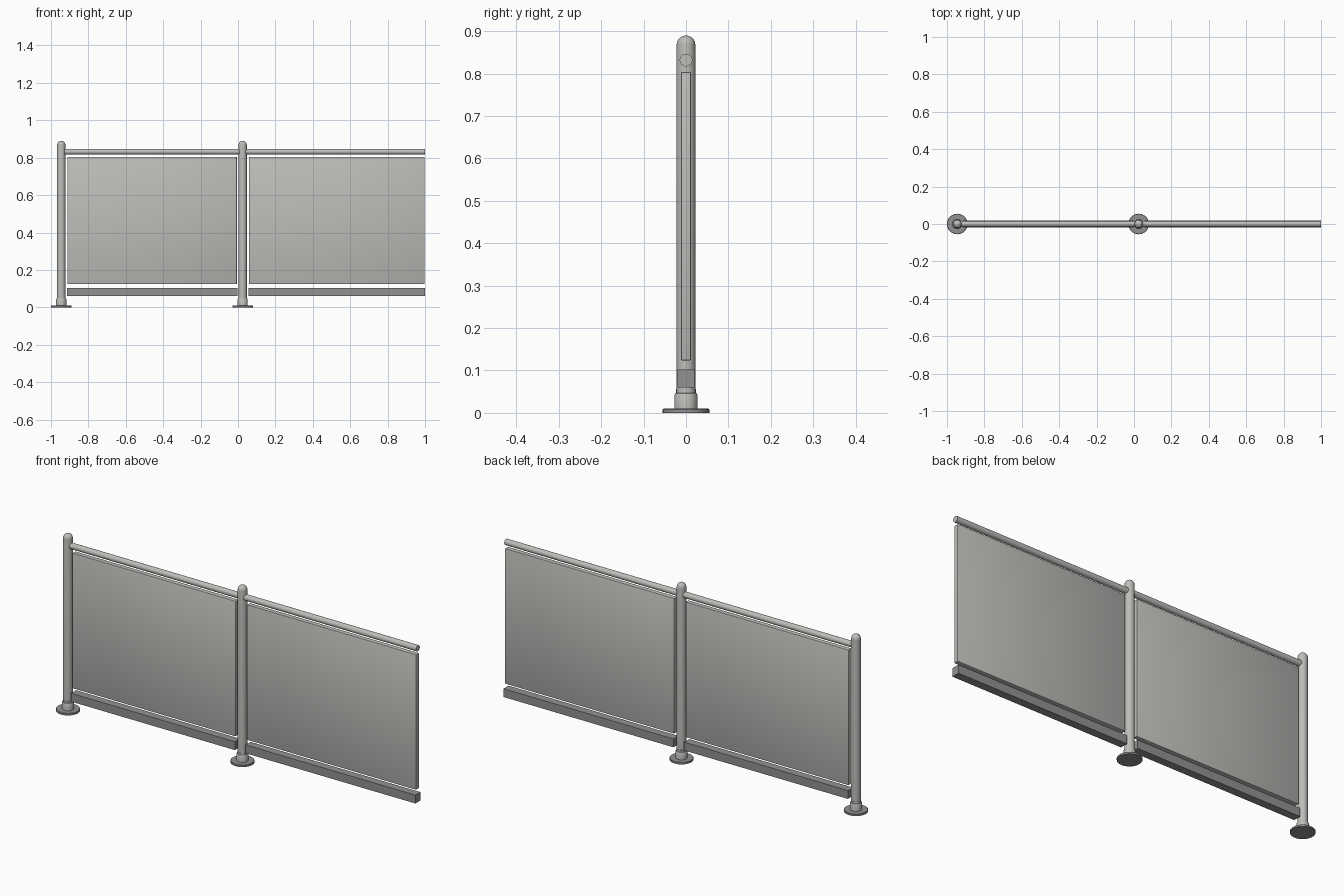
import bpy, bmesh, math
from mathutils import Matrix

if "Cube" in bpy.data.objects:
    bpy.data.objects.remove(bpy.data.objects["Cube"])


def material(name, rgb):
    m = bpy.data.materials.new(name)
    m.diffuse_color = (*rgb, 1)
    m.use_nodes = True
    m.node_tree.nodes["Principled BSDF"].inputs["Base Color"].default_value = m.diffuse_color
    return m


STEEL = material("light_steel", (0.51, 0.51, 0.49))
DARK = material("dark_grey", (0.285, 0.285, 0.29))


def add_object(name, bm, mat, smooth=True):
    bmesh.ops.recalc_face_normals(bm, faces=bm.faces)
    me = bpy.data.meshes.new(name)
    bm.to_mesh(me)
    bm.free()
    me.materials.append(mat)
    ob = bpy.data.objects.new(name, me)
    bpy.context.collection.objects.link(ob)
    if smooth:
        bpy.ops.object.select_all(action='DESELECT')
        ob.select_set(True)
        bpy.context.view_layer.objects.active = ob
        bpy.ops.object.shade_smooth_by_angle(angle=math.radians(35))
    return ob


def lathe(name, profile, x, mat, sides=40):
    """Spin an (r, z) profile, which starts and ends on the axis, about z."""
    bm = bmesh.new()
    verts = [bm.verts.new((r, 0, z)) for r, z in profile]
    edges = [bm.edges.new(p) for p in zip(verts, verts[1:])]
    bmesh.ops.spin(bm, geom=verts + edges, cent=(0, 0, 0), axis=(0, 0, 1),
                   angle=2 * math.pi, steps=sides)
    bmesh.ops.remove_doubles(bm, verts=bm.verts, dist=1e-5)
    bmesh.ops.translate(bm, vec=(x, 0, 0), verts=bm.verts)
    return add_object(name, bm, mat)


def box(name, x0, x1, half_y, z0, z1, mat, bevel=0):
    bm = bmesh.new()
    bmesh.ops.create_cube(bm, size=1)
    bmesh.ops.scale(bm, vec=(x1 - x0, 2 * half_y, z1 - z0), verts=bm.verts)
    bmesh.ops.translate(bm, vec=((x0 + x1) / 2, 0, (z0 + z1) / 2), verts=bm.verts)
    if bevel:
        bmesh.ops.bevel(bm, geom=bm.edges[:], offset=bevel, segments=2,
                        profile=0.5, affect='EDGES')
    return add_object(name, bm, mat, smooth=bool(bevel))


def rail(name, x0, x1, z, radius, mat):
    bm = bmesh.new()
    turn = Matrix.Translation(((x0 + x1) / 2, 0, z)) @ Matrix.Rotation(math.pi / 2, 4, 'Y')
    bmesh.ops.create_cone(bm, cap_ends=True, segments=32, radius1=radius,
                          radius2=radius, depth=x1 - x0, matrix=turn)
    return add_object(name, bm, mat)


R, TOP = 0.022, 0.89
dome = [(R * math.cos(a), TOP - R + R * math.sin(a))
        for a in (math.pi / 2 * i / 8 for i in range(8))] + [(0, TOP)]

# Posts with domed tops, collars and floor flanges
for side, x in (("left", -0.945), ("middle", 0.025)):
    lathe(side + "_post", [(0, 0.01), (R, 0.01)] + dome, x, STEEL)
    lathe(side + "_collar", [(0, 0.009), (0.027, 0.009), (0.027, 0.043),
                             (0.0255, 0.046), (0.023, 0.047), (0.023, 0.056),
                             (0, 0.056)], x, STEEL)
    lathe(side + "_flange", [(0, 0), (0.055, 0), (0.055, 0.008),
                             (0.053, 0.01), (0, 0.01)], x, DARK)

# Bays: handrail, infill panel and kick board
for side, post, end in (("left", -0.945, -0.006), ("right", 0.025, 0.998)):
    rail_end = 0.012 if side == "left" else 1.0
    rail(side + "_handrail", post + 0.012, rail_end, 0.832, 0.015, STEEL)
    box(side + "_panel", post + 0.033, end, 0.012, 0.124, 0.804, STEEL, 0.003)
    box(side + "_kick_board", post + 0.031, end + 0.002, 0.02, 0.06, 0.102, DARK)
